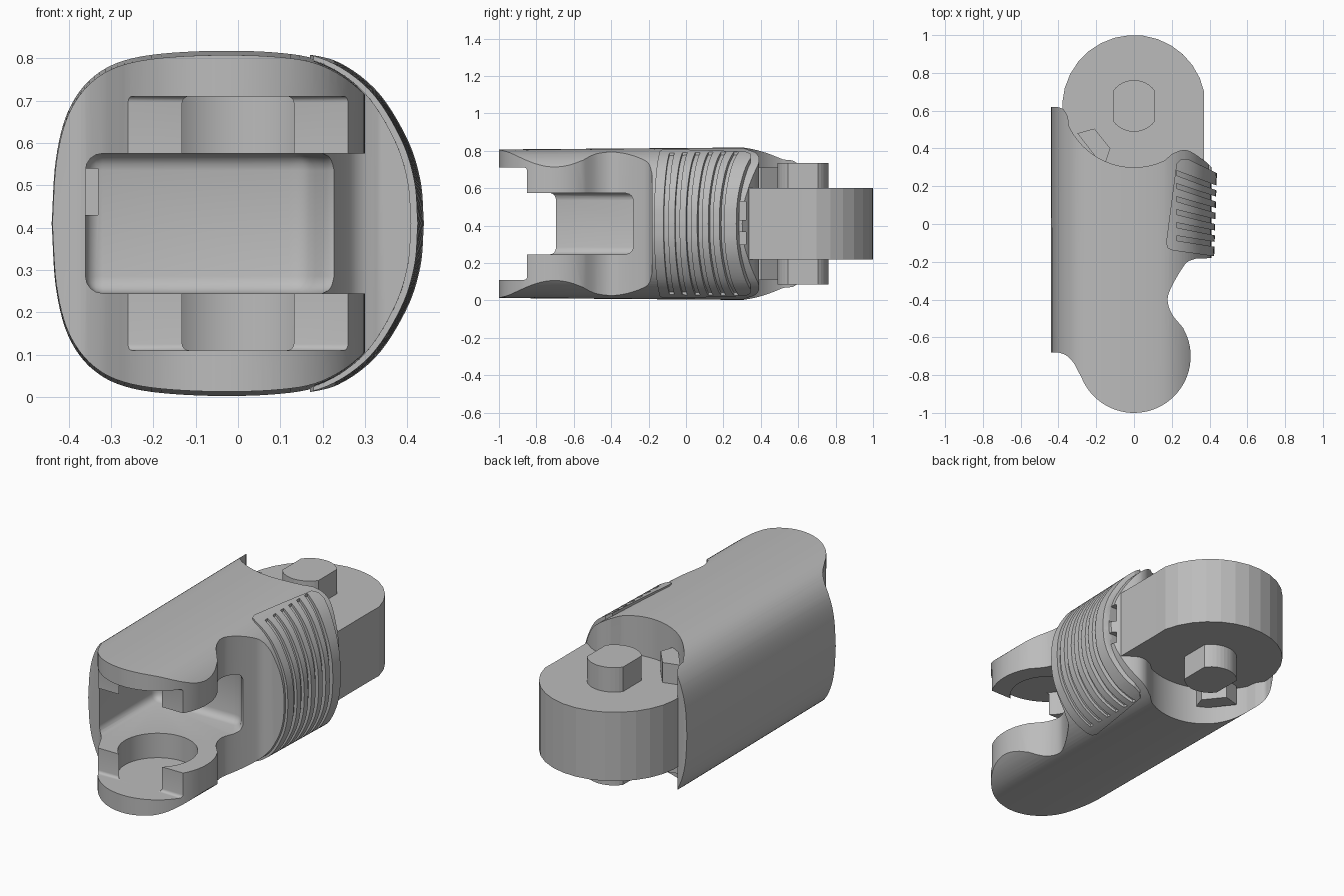
import bpy, bmesh, math
from mathutils import Vector

cube = bpy.data.objects.get("Cube")
if cube:
    bpy.data.objects.remove(cube)

MID = 0.41  # height of the symmetry plane

grey = bpy.data.materials.new("plain_grey")
grey.use_nodes = True
grey.diffuse_color = (0.5, 0.5, 0.5, 1)
grey.node_tree.nodes["Principled BSDF"].inputs["Base Color"].default_value = (0.5, 0.5, 0.5, 1)


def arc(cx, cy, r, a0, a1, n):
    return [(cx + r * math.cos(math.radians(a0 + (a1 - a0) * i / n)),
             cy + r * math.sin(math.radians(a0 + (a1 - a0) * i / n))) for i in range(n + 1)]


def spline(pts, steps=6):
    """Smooth open curve through the points."""
    p = [Vector(q) for q in pts]
    p = [2 * p[0] - p[1]] + p + [2 * p[-1] - p[-2]]
    out = []
    for a, b, c, d in zip(p, p[1:], p[2:], p[3:]):
        for k in range(steps):
            t = k / steps
            v = 0.5 * (2 * b + (c - a) * t + (2 * a - 5 * b + 4 * c - d) * t * t
                       + (3 * b - a - 3 * c + d) * t ** 3)
            out.append((v.x, v.y))
    return out + [tuple(pts[-1])]


def loft(name, rings, bevel=0):
    """Solid between two matching rings of 3D points."""
    bm = bmesh.new()
    low, high = [[bm.verts.new(p) for p in ring] for ring in rings]
    n = len(low)
    bm.faces.new(low)
    bm.faces.new(high)
    for i in range(n):
        j = (i + 1) % n
        bm.faces.new((low[i], low[j], high[j], high[i]))
    bmesh.ops.recalc_face_normals(bm, faces=bm.faces)
    if bevel:
        bmesh.ops.bevel(bm, geom=bm.edges[:], offset=bevel, segments=4,
                        profile=0.5, affect='EDGES')
    mesh = bpy.data.meshes.new(name)
    bm.to_mesh(mesh)
    bm.free()
    mesh.materials.append(grey)
    ob = bpy.data.objects.new(name, mesh)
    bpy.context.collection.objects.link(ob)
    return ob


def plate(name, outline, z0, z1, bevel=0):
    return loft(name, [[(x, y, z) for x, y in outline] for z in (z0, z1)], bevel)


def box(name, x0, x1, y0, y1, z0, z1, bevel=0):
    return plate(name, [(x0, y0), (x1, y0), (x1, y1), (x0, y1)], z0, z1, bevel)


def tube(name, y0, s0, y1, s1):
    """Rounded cross-section run along y, scaled (x, z) at each end."""
    return loft(name, [[(x * sx, y, MID + z * sz) for x, z in section]
                       for y, (sx, sz) in ((y0, s0), (y1, s1))])


def cut(ob, tool, operation='DIFFERENCE'):
    mod = ob.modifiers.new("cut", 'BOOLEAN')
    mod.operation, mod.solver, mod.object = operation, 'EXACT', tool
    bpy.context.view_layer.objects.active = ob
    bpy.ops.object.modifier_apply(modifier=mod.name)
    bpy.data.objects.remove(tool)


def smooth(ob, angle):
    bpy.ops.object.select_all(action='DESELECT')
    ob.select_set(True)
    bpy.context.view_layer.objects.active = ob
    bpy.ops.object.shade_smooth_by_angle(angle=math.radians(angle))


# Rounded cross-section, upper half mirrored to the lower half
upper = spline([(-0.44, 0), (-0.43, 0.15), (-0.40, 0.265), (-0.34, 0.345), (-0.25, 0.388),
                (-0.1, 0.405), (0.08, 0.403), (0.2, 0.38), (0.3, 0.31), (0.37, 0.2),
                (0.402, 0.1), (0.41, 0)])
section = upper + [(x, -z) for x, z in upper[-2:0:-1]]

# Main shell: cross-section trimmed by the side silhouette
outline = [(-0.5, -0.68)]
outline += spline([(-0.4, -0.68), (-0.36, -0.695), (-0.32, -0.735), (-0.29, -0.79)], 4)
outline += arc(0, -0.7, 0.3, 202, 380, 36)
outline += spline([(0.26, -0.55), (0.2, -0.475), (0.178, -0.4), (0.2, -0.33),
                   (0.255, -0.235), (0.285, -0.2), (0.33, -0.182)], 5)
outline += [(0.5, -0.18), (0.5, 0.22), (0.43, 0.28)]
outline += spline([(0.38, 0.33), (0.3, 0.383), (0.25, 0.39), (0.2, 0.37)], 5)
outline += arc(0, 0.68, 0.38, -65, -155, 24)
outline += spline([(-0.35, 0.57), (-0.375, 0.608), (-0.41, 0.62)], 4) + [(-0.5, 0.62)]

shell = tube("main_shell", -1.1, (0.995, 0.975), 0.7, (1, 1.01))
cut(shell, plate("silhouette", outline, -0.2, 1.1), 'INTERSECT')

# Fork gap, open at the front and on the right side
gap = [(-0.36, -1.2), (0.6, -1.2), (0.6, -0.29), (0.22, -0.29), (0.16, -0.2), (-0.36, -0.2)]
cut(shell, plate("fork_gap", gap, 0.245, 0.575, 0.04))

# Pin sockets in both fork arms with an open front
cut(shell, plate("socket", arc(0, -0.7, 0.2, 0, 352.5, 47), 0.11, 0.71))
cut(shell, box("socket_entry", -0.6, 0.6, -1.2, -0.85, 0.11, 0.71, 0.015))

# Ribbed grip pad wrapped round the right side
pad = tube("grip_pad", -0.3, (1.025, 1.01), 0.45, (1.085, 1.03))
pad_outline = [(0.17, -0.1), (0.178, -0.128), (0.205, -0.14), (0.6, -0.195), (0.6, 0.2),
               (0.44, 0.268), (0.285, 0.345), (0.25, 0.345), (0.225, 0.32)]
cut(pad, plate("pad_outline", pad_outline, -0.2, 1.1), 'INTERSECT')
for i in range(6):
    y0 = -0.075 + 0.069 * i
    y1 = y0 - 0.06 - 0.016 * i
    w = 0.013
    groove = [(0.225, y0 - w), (0.6, y1 - w), (0.6, y1 + w), (0.225, y0 + w)]
    cut(pad, plate("groove", groove, -0.2, 1.1))

# Rear knuckle with a straight right flank
flank = [(0.37, 0.26), (0.37, 0.62)]
knuckle = plate("rear_knuckle", flank + arc(0, 0.62, 0.38, 12, 270, 22) + [(0, 0.2), (0.3, 0.2)],
                0.22, 0.6)

# Cord windows beside the knuckle
for z0, z1 in ((0.3, 0.365), (0.43, 0.53)):
    for part in (shell, pad, knuckle):
        cut(part, box("cord_window", 0.34, 0.5, 0.285, 0.32, z0, z1))
cut(shell, box("cord_hole", -0.36, -0.33, -0.3, 0.1, 0.43, 0.54))

# Hinge pin with flattened sides
pin_outline = arc(0, 0.625, 0.137, -36, 36, 8) + arc(0, 0.625, 0.137, 144, 216, 8)
pin_outline = [(max(-0.11, min(0.11, x)), y) for x, y in
               arc(0, 0.625, 0.137, 36, 144, 12) + arc(0, 0.625, 0.137, 216, 324, 12)]
pin = plate("hinge_pin", pin_outline, 0.085, 0.735)

# Stop blocks above and below the knuckle
stop = [(-0.3, 0.48), (-0.21, 0.505), (-0.125, 0.4), (-0.16, 0.3)]
for name, z0, z1 in (("upper_stop", 0.58, 0.71), ("lower_stop", 0.11, 0.24)):
    plate(name, stop, z0, z1)

for ob in (shell, pad):
    smooth(ob, 30)
